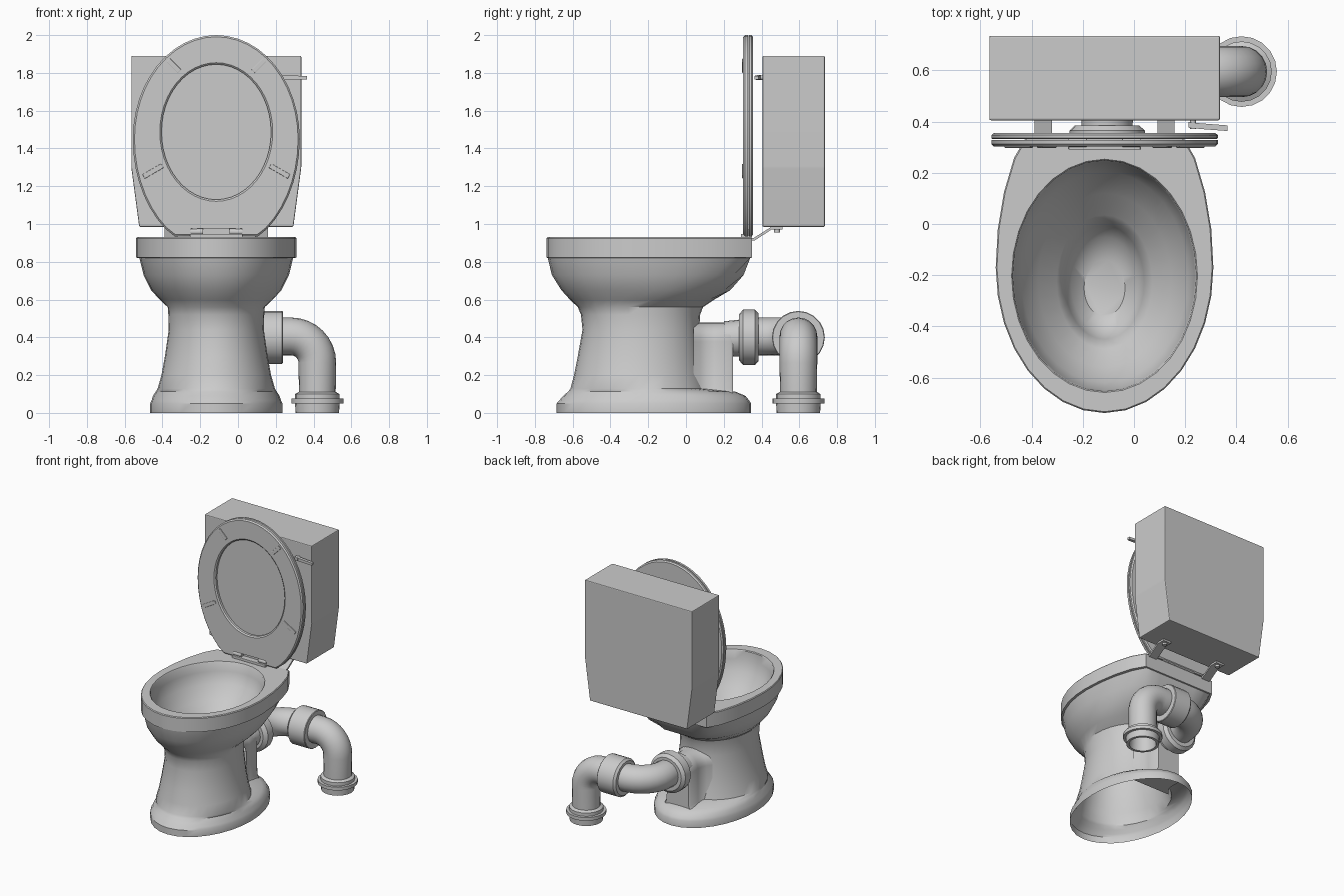
import bpy, bmesh
from math import sin, cos, pi, radians
from mathutils import Vector

if "Cube" in bpy.data.objects:
    bpy.data.objects.remove(bpy.data.objects["Cube"])

CX = -0.115   # centre line of bowl, seat and tank
N = 32


def finish(obj, angle=35):
    bpy.ops.object.select_all(action='DESELECT')
    obj.select_set(True)
    bpy.context.view_layer.objects.active = obj
    bpy.ops.object.shade_smooth_by_angle(angle=radians(angle))
    return obj


def loft(name, rings, cap_start=False, cap_end=False, closed=False, bevel=0, angle=35):
    """Skin a list of equal-length point rings."""
    bm = bmesh.new()
    vs = [[bm.verts.new(p) for p in r] for r in rings]
    n = len(vs[0])
    pairs = list(zip(vs, vs[1:])) + ([(vs[-1], vs[0])] if closed else [])
    for a, b in pairs:
        for i in range(n):
            j = (i + 1) % n
            bm.faces.new((a[i], a[j], b[j], b[i]))
    if cap_start:
        bm.faces.new(vs[0][::-1])
    if cap_end:
        bm.faces.new(vs[-1])
    bmesh.ops.recalc_face_normals(bm, faces=bm.faces[:])
    if bevel:
        bmesh.ops.bevel(bm, geom=bm.edges[:], offset=bevel, segments=2,
                        profile=0.5, affect='EDGES')
    me = bpy.data.meshes.new(name)
    bm.to_mesh(me)
    bm.free()
    obj = bpy.data.objects.new(name, me)
    bpy.context.collection.objects.link(obj)
    return finish(obj, angle)


def box(name, c, size, rot_y=0, bevel=0.003):
    x, y, z = (s / 2 for s in size)
    sq = ((-x, -y), (x, -y), (x, y), (-x, y))
    o = loft(name, [[(a, b, h) for a, b in sq] for h in (-z, z)], True, True,
             bevel=bevel, angle=12)
    o.location = c
    o.rotation_euler.y = rot_y
    return o


def egg(z, hw, front, back, clip=9):
    """Horizontal oval from front to back, flattened at y = clip."""
    mid = -0.17 if clip < 9 else (front + back) / 2
    pts = []
    for i in range(N):
        t = 2 * pi * i / N
        s = sin(t)
        y = mid + s * ((back - mid) if s > 0 else (mid - front))
        pts.append((CX + hw * cos(t), min(y, clip), z))
    return pts


def tube(name, rings, **kw):
    """Rings given as (centre, tangent, side axis, radius)."""
    out = []
    for c, t, v, r in rings:
        c, t, v = Vector(c), Vector(t), Vector(v)
        u = v.cross(t)
        out.append([c + r * (cos(2 * pi * i / 20) * u + sin(2 * pi * i / 20) * v)
                    for i in range(20)])
    return loft(name, out, **kw)


def lathe(name, origin, t, v, profile, **kw):
    return tube(name, [(Vector(origin) + Vector(t) * d, t, v, r) for d, r in profile], **kw)


# bowl and hollow pedestal: outer skin, rim, then inner basin
loft("bowl", [
    egg(0, .35, -.685, .345), egg(.05, .35, -.685, .345),
    egg(.065, .343, -.672, .335), egg(.09, .335, -.65, .315),
    egg(.113, .32, -.624, .26), egg(.128, .311, -.612, .115),
    egg(.2, .29, -.593, .098), egg(.3, .272, -.573, .082),
    egg(.44, .252, -.548, .07), egg(.52, .254, -.556, .075),
    egg(.56, .257, -.573, .09), egg(.6, .30, -.615, .15, .15),
    egg(.65, .345, -.66, .28, .235), egg(.73, .385, -.71, .43, .305),
    egg(.82, .407, -.732, .57, .34),
    egg(.822, .425, -.738, .6, .35), egg(.924, .425, -.738, .6, .35),
    egg(.93, .42, -.733, .595, .345),
    egg(.93, .363, -.658, .253), egg(.924, .358, -.653, .248),
    egg(.86, .352, -.648, .242), egg(.78, .325, -.62, .205),
    egg(.69, .26, -.56, .12), egg(.61, .187, -.487, .035),
    egg(.59, .17, -.468, .015), egg(.54, .155, -.45, -.005),
    egg(.48, .13, -.42, -.05), egg(.44, .08, -.36, -.14)], cap_end=True)

# arched outlet block behind the pedestal
arch = [(.12, .1), (.102, .13)]
arch += [(.1 * cos(pi * k / 12), .378 + .1 * sin(pi * k / 12)) for k in range(13)]
arch += [(-.102, .13), (-.12, .1)]
loft("outlet_block", [[(-.105 + x * s, y, z) for x, z in arch]
                      for y, s in ((.04, 1.45), (.075, 1.2), (.11, 1.03), (.15, 1), (.235, 1), (.25, .9))],
     False, True)

# waste pipe: bend sideways, then elbow down
Z = Vector((0, 0, 1))
path = []
for k in range(9):
    t = pi / 2 * k / 8
    d = Vector((sin(t), cos(t), 0))
    path.append(((-.105 + .2 * (1 - cos(t)), .395 + .2 * sin(t), .405), d, d.cross(Z), .1))
path.insert(0, ((-.105, .2, .39), (0, 1, 0), (1, 0, 0), .095))
V = (0, -1, 0)
for k in range(9):
    t = pi / 2 * k / 8
    path.append(((.28 + .14 * sin(t), .595, .405 - .14 * (1 - cos(t))), (cos(t), 0, -sin(t)), V, .1))
path.append(((.42, .595, .1), (0, 0, -1), V, .097))
tube("waste_pipe", path)

# pipe collars and floor coupling
collar = [(0, .09), (0, .12), (.022, .147), (.085, .147), (.105, .125), (.105, .09)]
lathe("rear_collar", (-.105, .28, .4), (0, 1, 0), (1, 0, 0), collar)
lathe("side_collar", (.085, .595, .4), (1, 0, 0), V,
      [(0, .09), (0, .125), (.015, .14), (.148, .14), (.152, .136), (.152, .09)])
lathe("floor_coupling", (.42, .595, 0), (0, 0, 1), (0, 1, 0),
      [(.13, .085), (0, .095), (0, .115), (.05, .118), (.05, .138), (.075, .138),
       (.075, .118), (.1, .118), (.112, .095)], cap_start=True)

# tank with tapered lower sides
half = [(.45, 1.89), (.45, 1.3), (.408, .985)]
outline = half + [(-x, z) for x, z in reversed(half)]
loft("tank", [[(CX + x, y, z) for x, z in outline] for y in (.405, .735)], True, True,
     bevel=.006, angle=6)

# flush lever
lathe("lever_pivot", (.23, .41, 1.775), (0, -1, 0), (1, 0, 0), [(0, .012), (.04, .012)], cap_end=True)
loft("flush_lever", [[(x, y + dy, 1.775 + dz * h) for dy, dz in ((-.011, -1), (.011, -1), (.011, 1), (-.011, 1))]
                     for x, y, h in ((.212, .387, .013), (.26, .382, .011), (.365, .374, .009))],
     True, True)


def seat_ring(y, inset):
    """Upright oval with a flat bottom edge."""
    pts = []
    for i in range(48):
        t = 2 * pi * i / 48
        s = sin(t)
        z = 1.45 + s * ((.55 if s > 0 else .6) - inset)
        pts.append((CX + (.442 - inset) * cos(t), y, max(z, .935 + inset)))
    return pts


def hole_ring(y, grow):
    return [(CX + (.29 + grow) * cos(2 * pi * i / 48), y,
             1.487 + (.358 + grow) * sin(2 * pi * i / 48)) for i in range(48)]


# seat ring, with a notch for the hinges
seat = loft("seat", [seat_ring(.303, .009), seat_ring(.312, 0), seat_ring(.328, 0),
                     hole_ring(.328, 0), hole_ring(.311, 0), hole_ring(.303, .009)], closed=True)
cut = box("hinge_cutter", (CX, .315, .93), (.27, .1, .09), bevel=0)
cut.hide_render = True
mod = seat.modifiers.new("notch", 'BOOLEAN')
mod.operation = 'DIFFERENCE'
mod.object = cut
bpy.context.view_layer.objects.active = seat
bpy.ops.object.modifier_apply(modifier=mod.name)
bpy.data.objects.remove(cut)
finish(seat)

# lid
loft("lid", [seat_ring(.331, .004), seat_ring(.335, 0), seat_ring(.347, 0), seat_ring(.355, .009)],
     True, True)

box("hinge_plate", (CX, .32, .938), (.28, .06, .02))
for side, s in (("left", -1), ("right", 1)):
    # seat buffers
    box(f"upper_buffer_{side}", (CX + s * .225, .303, 1.838), (.085, .012, .026), -s * pi / 4)
    box(f"lower_buffer_{side}", (CX + s * .335, .303, 1.28), (.115, .012, .026), s * radians(30))
    # hinge barrel and its arm
    lathe(f"hinge_barrel_{side}", (CX + s * .105 - .035, .318, .958), (1, 0, 0), V,
          [(0, .017), (.07, .017)], cap_start=True, cap_end=True)
    box(f"hinge_arm_{side}", (CX + s * .115, .318, .975), (.025, .018, .05))
    # tank bracket and bolt
    x0 = CX + s * .24
    strip = [(.28, .927), (.36, .927), (.45, .984), (.51, .984),
             (.51, .97), (.452, .97), (.362, .912), (.28, .912)]
    loft(f"tank_bracket_{side}", [[(x0 + dx, y, z) for y, z in strip] for dx in (-.034, .034)],
         True, True)
    lathe(f"bracket_bolt_{side}", (x0, .482, .955), (0, 0, 1), (0, 1, 0),
          [(0, .016), (.02, .016)], cap_start=True)
